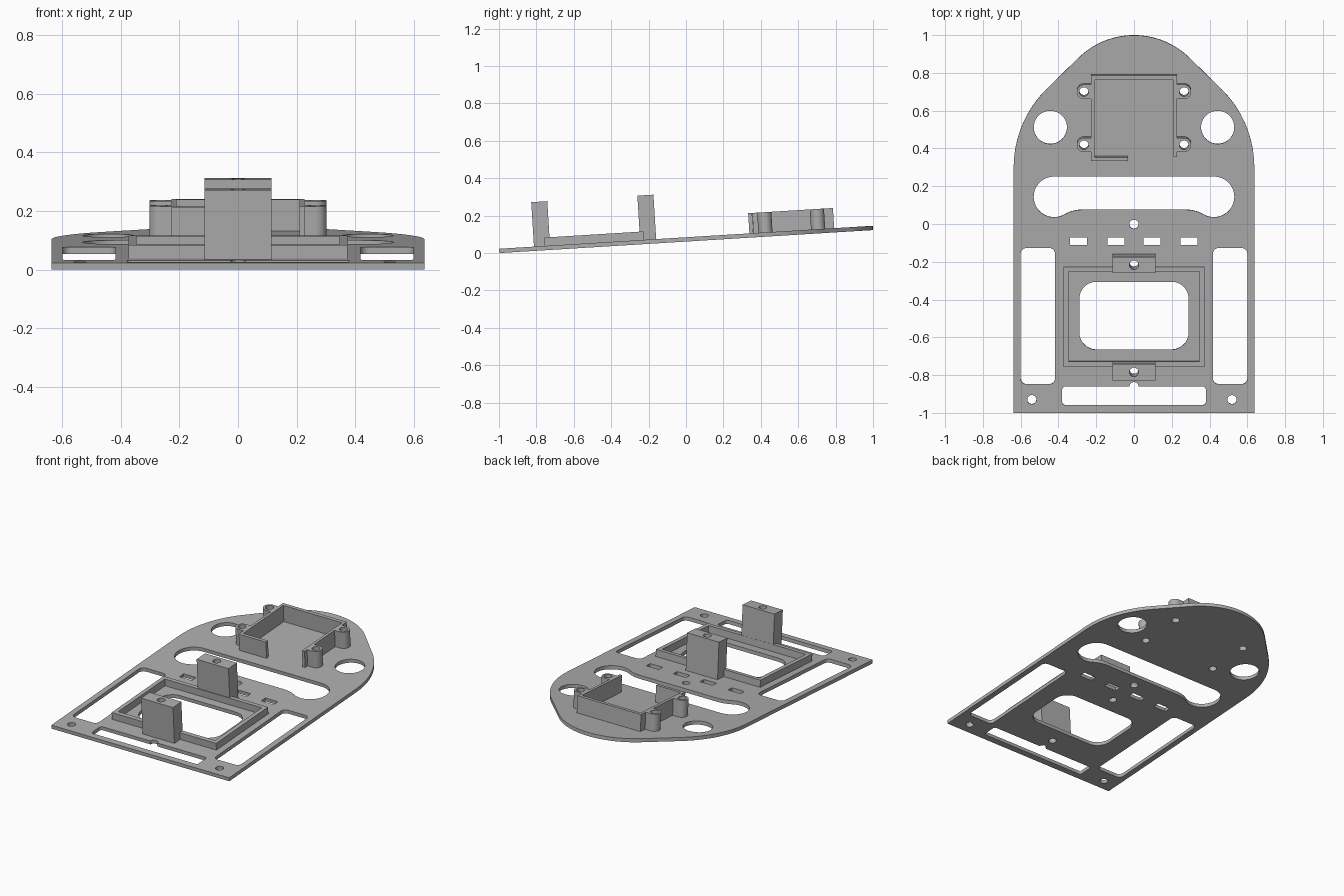
import bpy, bmesh, math
from mathutils import Matrix

if "Cube" in bpy.data.objects:
    bpy.data.objects.remove(bpy.data.objects["Cube"], do_unlink=True)

grey = bpy.data.materials.new("grey plastic")
grey.use_nodes = True
colour = (0.42, 0.42, 0.42, 1)
grey.diffuse_color = colour
grey.node_tree.nodes["Principled BSDF"].inputs["Base Color"].default_value = colour

THICK = 0.023          # base plate thickness
TOP = 0.131            # tray height
POST = 0.261           # post height
TILT = Matrix.Translation((0, 0, 0.0615)) @ Matrix.Rotation(math.atan(0.0615), 4, "X")


def arc(cx, cy, r, a0, a1, n=12):
    """Points along an arc, angles in degrees."""
    steps = [math.radians(a0 + (a1 - a0) * i / n) for i in range(n + 1)]
    return [(cx + r * math.cos(a), cy + r * math.sin(a)) for a in steps]


def circle(cx, cy, r):
    return arc(cx, cy, r, 0, 360, 40)[:-1]


def rect(x0, x1, y0, y1):
    return [(x0, y0), (x1, y0), (x1, y1), (x0, y1)]


def rounded(x0, x1, y0, y1, r):
    return (arc(x1 - r, y1 - r, r, 0, 90, 8) + arc(x0 + r, y1 - r, r, 90, 180, 8)
            + arc(x0 + r, y0 + r, r, 180, 270, 8) + arc(x1 - r, y0 + r, r, 270, 360, 8))


def flip(points):
    return [(-x, y) for x, y in reversed(points)]


def extrude(name, loops, z0, z1):
    """Extrude an outline (first loop) with holes (other loops) and tilt it."""
    curve = bpy.data.curves.new(name, "CURVE")
    curve.dimensions, curve.fill_mode = "2D", "BOTH"
    curve.extrude = (z1 - z0) / 2
    for loop in loops:
        spline = curve.splines.new("POLY")
        spline.points.add(len(loop) - 1)
        for point, (x, y) in zip(spline.points, loop):
            point.co = (x, y, 0, 1)
        spline.use_cyclic_u = True
    helper = bpy.data.objects.new(name + " outline", curve)
    mesh = bpy.data.meshes.new_from_object(helper)
    bpy.data.objects.remove(helper)
    bpy.data.curves.remove(curve)

    bm = bmesh.new()
    bm.from_mesh(mesh)
    bmesh.ops.remove_doubles(bm, verts=bm.verts, dist=1e-5)
    bmesh.ops.recalc_face_normals(bm, faces=bm.faces)
    bmesh.ops.translate(bm, verts=bm.verts, vec=(0, 0, (z0 + z1) / 2))
    bm.to_mesh(mesh)
    bm.free()
    mesh.name = name
    mesh.materials.clear()
    mesh.materials.append(grey)
    obj = bpy.data.objects.new(name, mesh)
    obj.matrix_world = TILT
    bpy.context.collection.objects.link(obj)
    bpy.ops.object.select_all(action="DESELECT")
    obj.select_set(True)
    bpy.context.view_layer.objects.active = obj
    bpy.ops.object.shade_smooth_by_angle(angle=math.radians(30))
    return obj


# Base plate outline: square front, rounded nose at the back
side = [(0.637, -1.0)] + arc(0.052, 0.30, 0.585, 0, 45, 16)
nose = arc(0, 0.582, 0.42, 45, 135, 28)
outline = side + nose + flip(side)

# Wide slot with bulbous ends
bulb = arc(0.274, -0.113, 0.19, 90, 60, 8) + arc(0.423, 0.145, 0.108, -120, 90, 28)
holes = [bulb + flip(bulb)]

# Front slot with a small round notch in its back edge
front_slot = rounded(-0.38, 0.38, -0.959, -0.861, 0.015)
front_slot[9:9] = arc(0, -0.861, 0.024, 0, 180)
holes.append(front_slot)

# Window, screw holes, side slots and cable slots
holes.append(rounded(-0.289, 0.289, -0.665, -0.305, 0.09))
POST_Y = {"rear_post": -0.2015, "front_post": -0.770}
holes += [circle(0, y, 0.024) for y in (0, *POST_Y.values())]
holes += [circle(x, -0.93, 0.024) for x in (-0.541, 0.519)]
holes += [rect(x - 0.045, x + 0.045, -0.111, -0.069) for x in (-0.295, -0.096, 0.096, 0.29)]
BOSS_X, BOSS_Y = 0.265, {"front": 0.427, "rear": 0.709}
for s in (-1, 1):
    holes.append(circle(s * 0.443, 0.514, 0.088))
    holes.append(rounded(s * 0.509 - 0.091, s * 0.509 + 0.091, -0.848, -0.126, 0.03))
    holes += [circle(s * BOSS_X, y, 0.024) for y in BOSS_Y.values()]
extrude("base_plate", [outline] + holes, 0, THICK)

# Raised frame around the window
extrude("window_frame", [rect(-0.374, 0.374, -0.755, -0.223),
                         rect(-0.347, 0.347, -0.726, -0.249)], THICK, 0.068)

# Two drilled posts
for name, y in POST_Y.items():
    extrude(name, [rect(-0.114, 0.114, y - 0.043, y + 0.043), circle(0, y, 0.024)], THICK, POST)

# Tray wall: open at the front except for a short lip
wall = [(0.228, 0.363), (0.228, 0.795), (-0.228, 0.795), (-0.228, 0.341), (-0.033, 0.341),
        (-0.033, 0.362), (-0.21, 0.362), (-0.21, 0.772), (0.21, 0.772), (0.21, 0.363)]
extrude("tray_wall", [wall], THICK, TOP)

# Screw bosses on both sides of the tray
for label, y in BOSS_Y.items():
    boss = [(0.22, y - 0.038)] + arc(BOSS_X, y, 0.038, -90, 90, 20) + [(0.22, y + 0.038)]
    hole = circle(BOSS_X, y, 0.024)
    extrude(label + "_left_boss", [boss, hole], THICK, TOP)
    extrude(label + "_right_boss", [flip(boss), flip(hole)], THICK, TOP)
